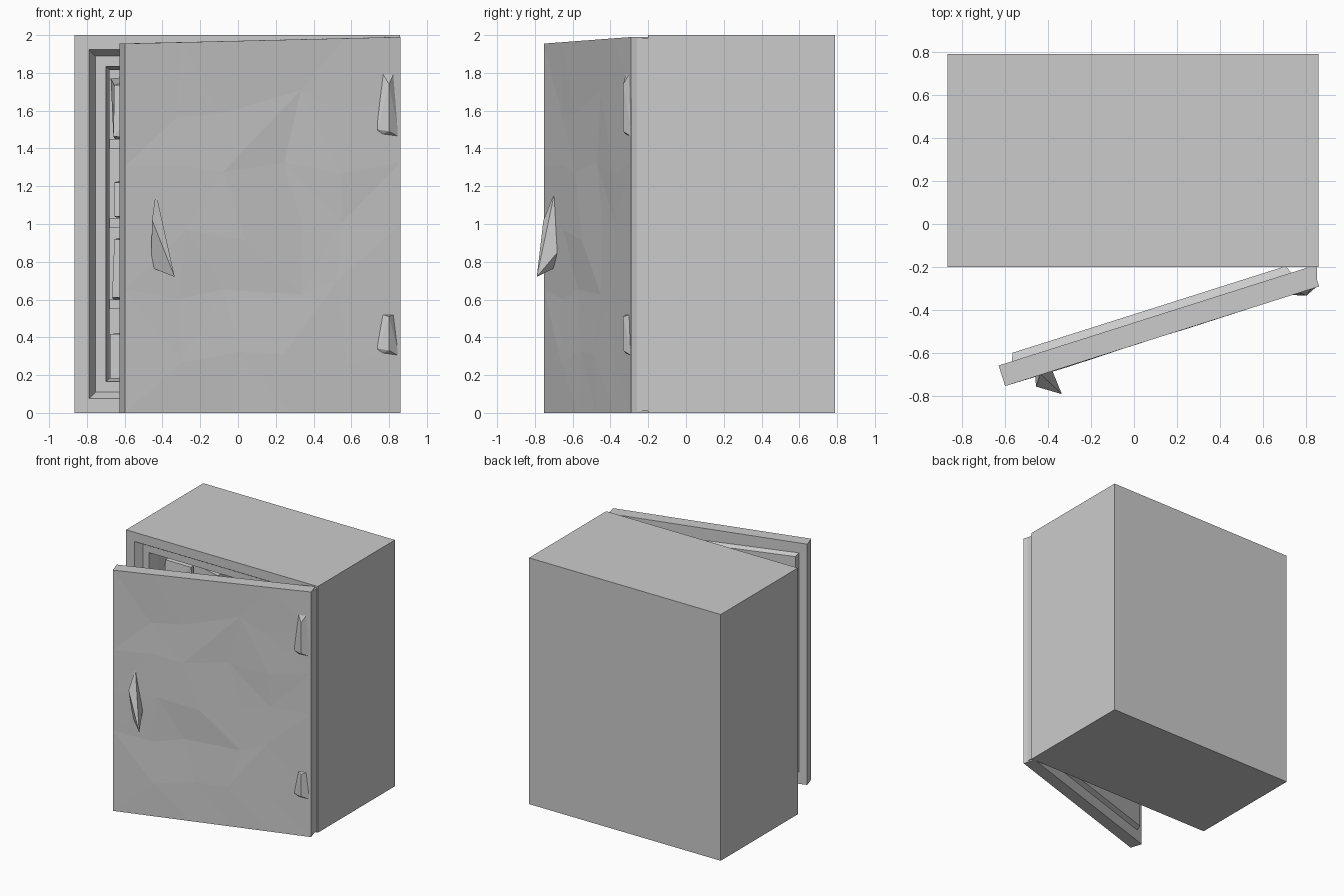
import bpy, bmesh, math, random
from mathutils import Vector

if "Cube" in bpy.data.objects:
    bpy.data.objects.remove(bpy.data.objects["Cube"])

random.seed(4)


def finish(name, bm):
    bmesh.ops.recalc_face_normals(bm, faces=bm.faces[:])
    me = bpy.data.meshes.new(name)
    bm.to_mesh(me)
    bm.free()
    ob = bpy.data.objects.new(name, me)
    bpy.context.collection.objects.link(ob)
    return ob


def hull(name, pts):
    bm = bmesh.new()
    for p in pts:
        bm.verts.new(p)
    res = bmesh.ops.convex_hull(bm, input=bm.verts[:])
    loose = [v for v in bm.verts if not v.link_faces]
    bmesh.ops.delete(bm, geom=loose, context='VERTS')
    return finish(name, bm)


def box_pts(x0, x1, y0, y1, z0, z1, jitter=0.0):
    j = lambda: random.uniform(-jitter, jitter)
    return [(x + j(), y + j(), z + j()) for x in (x0, x1) for y in (y0, y1) for z in (z0, z1)]


# Cabinet: rectangular loops running from the back, over the stepped frame, into the cavity
bm = bmesh.new()
loops = []
for inset, y in ((0, .79), (0, -.2), (.075, -.2), (.11, -.14), (.165, -.14), (.185, -.06), (.185, .70)):
    x0, x1, z0, z1 = -.865 + inset, .857 - inset, inset, 2 - inset
    loops.append([bm.verts.new((x, y, z)) for x, z in ((x0, z0), (x1, z0), (x1, z1), (x0, z1))])
for a, b in zip(loops, loops[1:]):
    for i in range(4):
        k = (i + 1) % 4
        bm.faces.new((a[i], a[k], b[k], b[i]))
bm.faces.new(loops[0])
bm.faces.new(loops[-1])
finish("cabinet", bm)

# Shelves with uneven stacks of contents
levels = (.185, .60, 1.03, 1.45)
for i, z in enumerate(levels):
    if i:
        hull(f"shelf_{i}", box_pts(-.68, .67, -.04, .7, z - .05, z))
    for c in range(5):
        x = -.66 + c * .265
        top = z + random.uniform(.18, .33)
        pts = box_pts(x, x + .24, .0, .6, z, top, .02)
        pts.append((x + .12, .3, top + .03))
        hull(f"contents_{i}_{c}", pts)

# Door frame of reference: u from hinge to free edge, n inward through the thickness
HINGE = Vector((.86, -.29, 0))
ANG = math.radians(17.6)
U = Vector((-math.cos(ANG), -math.sin(ANG), 0))
N = Vector((-math.sin(ANG), math.cos(ANG), 0))


def on_door(u, n, z):
    return HINGE + U * u + N * n + Vector((0, 0, z))


# Door slab with a slightly dented, faceted front
bm = bmesh.new()
W, C, R = 1.53, 5, 6
grid = []
for r in range(R + 1):
    row = []
    for c in range(C + 1):
        u, t = W * c / C, r / R
        top = 1.99 - .035 * c / C
        z, n = top * t, 0
        if 0 < r < R and 0 < c < C:
            u += random.uniform(-.08, .08)
            z += random.uniform(-.08, .08)
            n = random.uniform(-.004, .014)
        row.append(bm.verts.new(on_door(u, n, z)))
    grid.append(row)
for r in range(R):
    for c in range(C):
        q = (grid[r][c], grid[r][c + 1], grid[r + 1][c + 1], grid[r + 1][c])
        s = random.randint(0, 1)
        bm.faces.new((q[s], q[s + 1], q[s + 2]))
        bm.faces.new((q[s], q[s + 2], q[(s + 3) % 4]))
rim = grid[0] + [row[-1] for row in grid[1:]] + grid[-1][-2::-1] + [row[0] for row in grid[-2:0:-1]]
back = [bm.verts.new(v.co + N * .1) for v in rim]
for i in range(len(rim)):
    k = (i + 1) % len(rim)
    bm.faces.new((rim[i], rim[k], back[k], back[i]))
bm.faces.new(back)
finish("door", bm)

# Raised panel on the inner side of the door
hull("door_inner_panel", [on_door(u, n, z) for n, e in ((.09, 0), (.137, .02))
                          for u in (.10 + e, 1.47 - e) for z in (.09 + e, 1.88 - e)])

# Pointed handle on the door front
hull("handle", [(-.435, -.695, 1.17), (-.455, -.755, 1.02), (-.335, -.79, .72),
                (-.38, -.68, .85), (-.46, -.69, .77)])

# Hinge blocks: wide against the door, narrower outside
for name, z0, z1, taper in (("lower_hinge", .30, .53, .02), ("upper_hinge", 1.46, 1.86, .12)):
    pts = [on_door(u, .03, z) for u in (0, .13) for z in (z0, z1)]
    pts += [(.80, -.333, z0 + .03), (.80, -.333, z1 - taper), (.74, -.33, z0 + .04), (.855, -.285, z0)]
    hull(name, pts)

# Hinge post joining door and cabinet
hull("hinge_post", box_pts(.80, .85, -.26, -.19, .01, 1.985))
